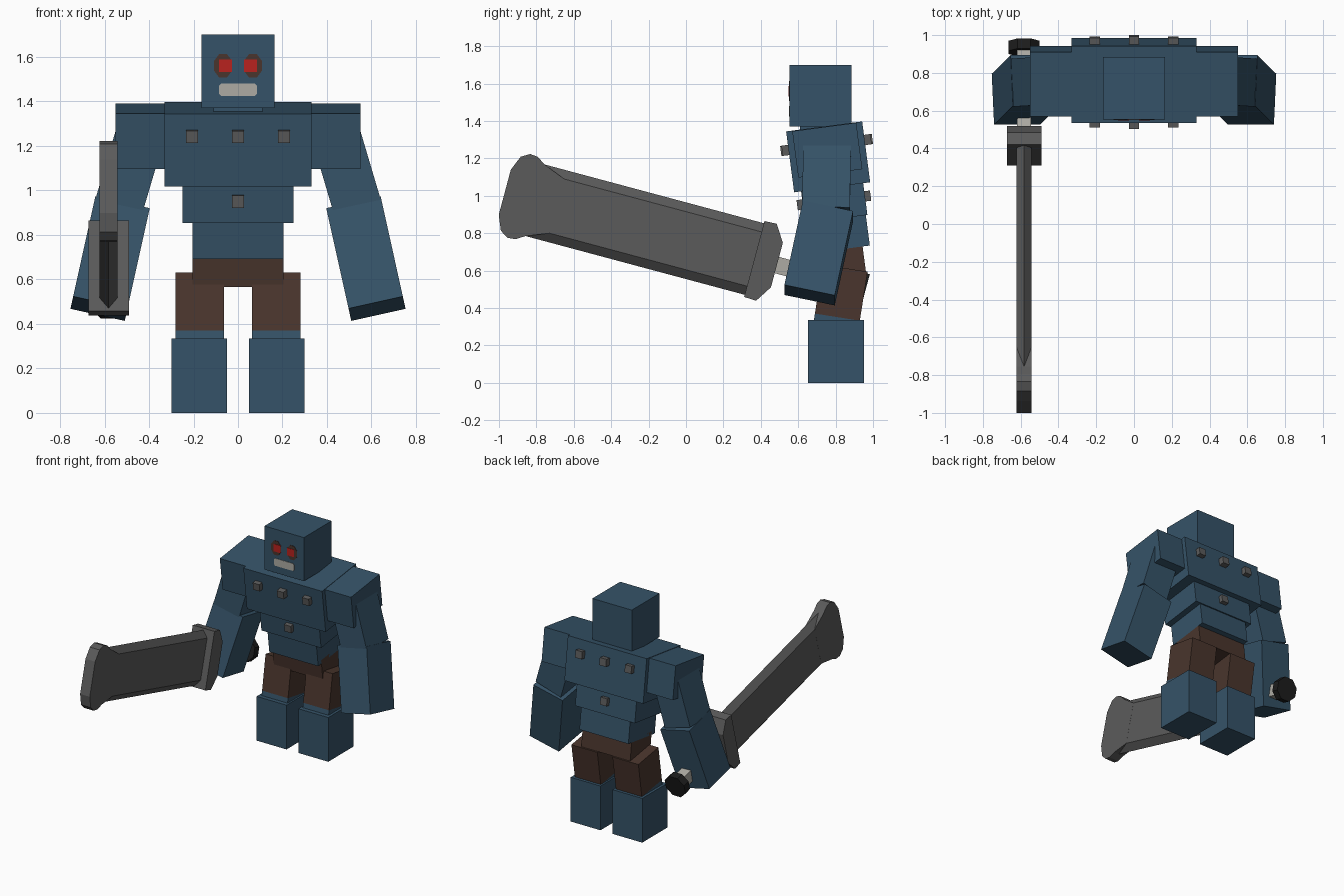
import bpy, bmesh
from math import radians, sin, cos, pi
from mathutils import Vector, Euler, Matrix

cube = bpy.data.objects.get("Cube")
if cube:
    bpy.data.objects.remove(cube, do_unlink=True)


def material(name, r, g, b):
    m = bpy.data.materials.new(name)
    m.diffuse_color = (r, g, b, 1)
    m.use_nodes = True
    m.node_tree.nodes["Principled BSDF"].inputs["Base Color"].default_value = (r, g, b, 1)
    return m


BLUE = material("slate_blue", 0.036, 0.086, 0.138)
BROWN = material("dark_brown", 0.068, 0.036, 0.026)
GREY = material("steel_grey", 0.105, 0.105, 0.105)
PALE = material("pale_grey", 0.42, 0.41, 0.37)
BLACK = material("near_black", 0.012, 0.012, 0.012)
RED = material("eye_red", 0.48, 0.016, 0.013)


def finish(name, bm, mat, matrix=Matrix()):
    bm.transform(matrix)
    bmesh.ops.recalc_face_normals(bm, faces=bm.faces)
    mesh = bpy.data.meshes.new(name)
    bm.to_mesh(mesh)
    bm.free()
    mesh.materials.append(mat)
    obj = bpy.data.objects.new(name, mesh)
    bpy.context.collection.objects.link(obj)
    return obj


def frame(loc, rx=0, ry=0):
    turn = Euler((radians(rx), radians(ry), 0)).to_matrix().to_4x4()
    return Matrix.Translation(loc) @ turn


def box(name, size, loc, mat, base=Matrix()):
    bm = bmesh.new()
    bmesh.ops.create_cube(bm, size=1)
    bm.transform(Matrix.Translation(loc) @ Matrix.Diagonal((*size, 1)))
    return finish(name, bm, mat, base)


def prism(name, points, depth, mat, base=Matrix()):
    """Extrude an outline in the local XY plane, centred on local Z."""
    bm = bmesh.new()
    face = bm.faces.new([bm.verts.new((x, y, -depth / 2)) for x, y in points])
    extruded = bmesh.ops.extrude_face_region(bm, geom=[face])
    verts = [v for v in extruded["geom"] if isinstance(v, bmesh.types.BMVert)]
    bmesh.ops.translate(bm, verts=verts, vec=(0, 0, depth))
    return finish(name, bm, mat, base)


def axes(x, y, z, origin):
    m = Matrix((x, y, z)).transposed().to_4x4()
    m.translation = Vector(origin)
    return m


# Torso, leaning forward as one group
TORSO = frame((0, 0.76, 1.208), 7.5)
box("chest", (0.66, 0.41, 0.328), (0, 0, 0), BLUE, TORSO)
box("shoulders", (1.10, 0.345, 0.25), (0, 0, 0.036), BLUE, TORSO)
box("belly", (0.50, 0.335, 0.21), (0, 0, -0.23), BLUE, TORSO)
box("waist", (0.41, 0.318, 0.178), (0, 0, -0.41), BLUE, TORSO)
box("belt", (0.41, 0.24, 0.16), (0, 0, -0.553), BROWN, TORSO)

# Bolts on front and back
for side, label in ((-1, "front"), (1, "back")):
    for i, x in enumerate((-0.207, 0, 0.207)):
        box(f"{label}_chest_bolt_{i + 1}", (0.055, 0.07, 0.055),
            (x, side * (0.205 if x else 0.212), 0.064), GREY, TORSO)
    box(f"{label}_belly_bolt", (0.055, 0.06, 0.055), (0, side * 0.168, -0.235), GREY, TORSO)

# Head and face
box("neck", (0.22, 0.22, 0.10), (0, 0.72, 1.335), BLUE)
box("head", (0.33, 0.332, 0.33), (0, 0.719, 1.535), BLUE)
FACE = axes((1, 0, 0), (0, 0, 1), (0, -1, 0), (0, 0.553, 0))
for s, label in ((1, "left"), (-1, "right")):
    ring = [(s * 0.067 + 0.044 * cos((k + 0.5) * pi / 4), 1.56 + 0.058 * sin((k + 0.5) * pi / 4))
            for k in range(8)]
    prism(label + "_eye_socket", ring, 0.006, BROWN, FACE)
    box(label + "_eye", (0.058, 0.008, 0.056), (s * 0.056, 0.5515, 1.56), RED)
mouth = [(sx * x, 1.452 + sz * z) for sx, sz, pair in (
    (1, 1, ((0.085, 0.018), (0.075, 0.028))), (-1, 1, ((0.075, 0.028), (0.085, 0.018))),
    (-1, -1, ((0.085, 0.018), (0.075, 0.028))), (1, -1, ((0.075, 0.028), (0.085, 0.018))))
    for x, z in pair]
prism("mouth", mouth, 0.006, PALE, FACE)

# Arms and legs
for s, label in ((1, "left"), (-1, "right")):
    upper = frame((s * 0.482, 0.752, 1.11), -1, s * -16.5)
    box(label + "_upper_arm", (0.22, 0.255, 0.42), (0, 0, 0), BLUE, upper)
    lower = frame((s * 0.575, 0.71, 0.694), -12, s * -12.5)
    box(label + "_forearm", (0.25, 0.275, 0.472), (0, 0, 0), BLUE, lower)
    thigh = frame((s * 0.172, 0.83, 0.482), -9)
    box(label + "_thigh", (0.217, 0.243, 0.265), (0, 0, 0), BROWN, thigh)
    box(label + "_knee", (0.217, 0.243, 0.09), (0, 0, -0.1775), BLUE, thigh)
    box(label + "_shin", (0.25, 0.30, 0.335), (s * 0.175, 0.802, 0.1675), BLUE)

# Sword: local X runs to the tip, local Y across the blade, local Z is its thickness
c, d = cos(radians(15)), sin(radians(15))
SWORD = axes((0, -c, d), (0, d, c), (1, 0, 0), (-0.582, 0.372, 0.66))
ALONG = SWORD @ axes((0, 1, 0), (0, 0, 1), (1, 0, 0), (0, 0, 0))
section = [(0.198, 0), (0.15, 0.04), (-0.15, 0.04), (-0.198, 0), (-0.15, -0.04), (0.15, -0.04)]
prism("blade", section, 1.24, GREY, ALONG @ Matrix.Translation((0, 0, 0.605)))
half = [(1.10, 0.15), (1.22, 0.198), (1.268, 0.228), (1.31, 0.232), (1.355, 0.205), (1.388, 0.125)]
prism("blade_tip", half + [(x, -y) for x, y in reversed(half)], 0.081, GREY, SWORD)
half = [(0.007, 0.21), (-0.06, 0.213), (-0.118, 0.123)]
prism("guard", half + [(x, -y) for x, y in reversed(half)], 0.182, GREY, SWORD)
box("grip", (0.47, 0.09, 0.075), (-0.335, 0, 0), PALE, SWORD)
octagon = [(0.088 * cos((k + 0.5) * pi / 4), 0.088 * sin((k + 0.5) * pi / 4)) for k in range(8)]
prism("pommel", octagon, 0.055, BLACK, ALONG @ Matrix.Translation((0, 0, -0.583)))
